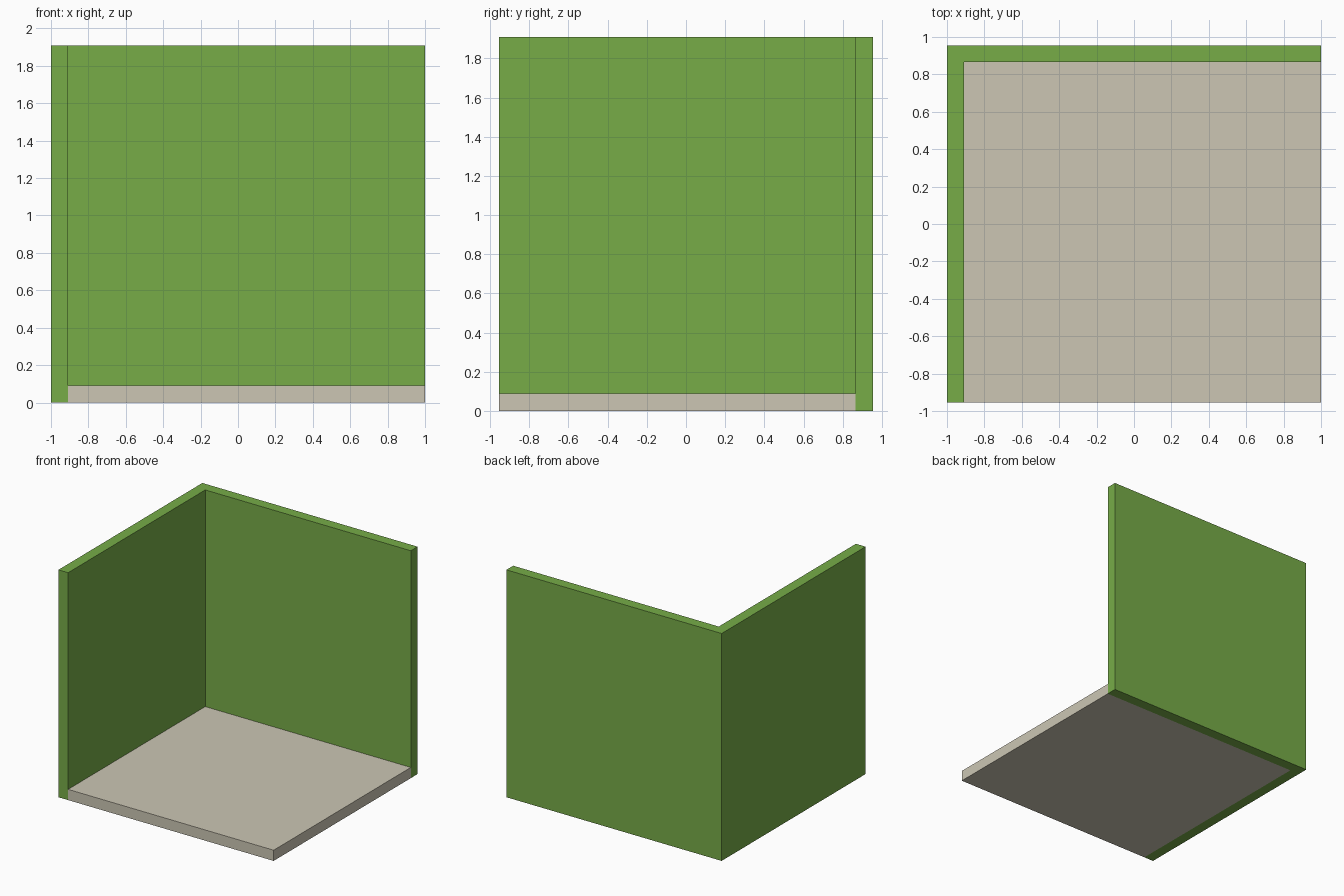
import bpy
import bmesh

if "Cube" in bpy.data.objects:
    bpy.data.objects.remove(bpy.data.objects["Cube"])


def material(name, rgb):
    mat = bpy.data.materials.new(name)
    mat.diffuse_color = (*rgb, 1.0)
    mat.use_nodes = True
    mat.node_tree.nodes["Principled BSDF"].inputs["Base Color"].default_value = mat.diffuse_color
    return mat


def prism(name, outline, height, mat):
    """Extrude a flat outline (x, y) up from the ground."""
    bm = bmesh.new()
    base = bm.faces.new([bm.verts.new((x, y, 0)) for x, y in outline])
    top = bmesh.ops.extrude_face_region(bm, geom=[base], use_keep_orig=True)["geom"]
    bmesh.ops.translate(bm, vec=(0, 0, height),
                        verts=[v for v in top if isinstance(v, bmesh.types.BMVert)])
    bmesh.ops.recalc_face_normals(bm, faces=bm.faces)
    mesh = bpy.data.meshes.new(name)
    bm.to_mesh(mesh)
    bm.free()
    mesh.materials.append(mat)
    obj = bpy.data.objects.new(name, mesh)
    bpy.context.collection.objects.link(obj)
    return obj


green = material("wall green", (0.184, 0.413, 0.064))
beige = material("floor beige", (0.604, 0.565, 0.456))

X, Y, H, T = 1.0, 0.955, 1.91, 0.09   # half width, half depth, height, thickness

# L-shaped pair of walls: left side and back
prism("corner_walls",
      [(-X, -Y), (-X + T, -Y), (-X + T, Y - T), (X, Y - T), (X, Y), (-X, Y)],
      H, green)

# Floor slab tucked inside the corner
prism("floor", [(-X + T, -Y), (X, -Y), (X, Y - T), (-X + T, Y - T)], T, beige)
